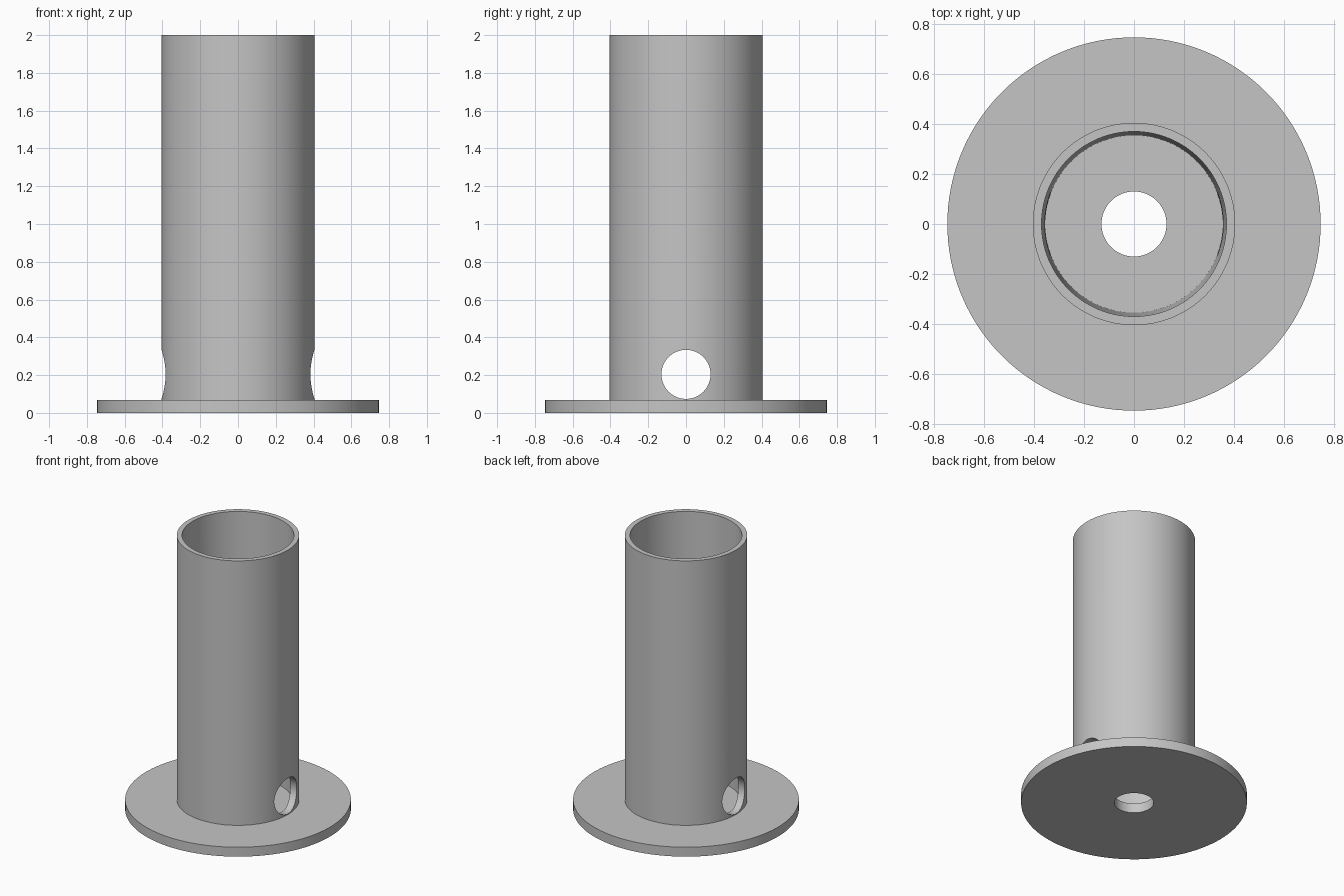
import bpy, bmesh, math
from mathutils import Matrix, Vector

cube = bpy.data.objects.get("Cube")
if cube:
    bpy.data.objects.remove(cube, do_unlink=True)

SEGMENTS = 128
HOLE_R = 0.13
FLANGE_R, FLANGE_TOP = 0.747, 0.069
TUBE_R, HEIGHT = 0.405, 2.0
BORE_TOP, BORE_BOTTOM = 0.37, 0.355

grey = bpy.data.materials.new("plain grey")
grey.use_nodes = True
colour = (0.56, 0.56, 0.56, 1)
grey.diffuse_color = colour
grey.node_tree.nodes["Principled BSDF"].inputs["Base Color"].default_value = colour


def make_object(name, bm):
    bmesh.ops.recalc_face_normals(bm, faces=bm.faces)
    mesh = bpy.data.meshes.new(name)
    bm.to_mesh(mesh)
    bm.free()
    mesh.materials.append(grey)
    obj = bpy.data.objects.new(name, mesh)
    bpy.context.collection.objects.link(obj)
    return obj


def lathe(name, profile):
    """Revolve a closed (radius, height) profile about the z axis."""
    bm = bmesh.new()
    verts = [bm.verts.new((r, 0, z)) for r, z in profile]
    edges = [bm.edges.new((a, b)) for a, b in zip(verts, verts[1:] + verts[:1])]
    bmesh.ops.spin(bm, geom=verts + edges, cent=(0, 0, 0), axis=Vector((0, 0, 1)),
                   angle=math.tau, steps=SEGMENTS, use_merge=True)
    bmesh.ops.remove_doubles(bm, verts=bm.verts, dist=1e-5)
    return make_object(name, bm)


# Flange with a drain hole, and the tube with its slightly tapered bore
body = lathe("flanged_tube", [
    (HOLE_R, 0), (FLANGE_R, 0), (FLANGE_R, FLANGE_TOP), (TUBE_R, FLANGE_TOP),
    (TUBE_R, HEIGHT), (BORE_TOP, HEIGHT), (BORE_BOTTOM, FLANGE_TOP), (HOLE_R, FLANGE_TOP)])

# Cross hole drilled from side to side, just above the flange
bm = bmesh.new()
bmesh.ops.create_cone(bm, cap_ends=True, segments=64, radius1=HOLE_R, radius2=HOLE_R, depth=2,
                      matrix=Matrix.Translation((0, 0, 0.204)) @ Matrix.Rotation(math.pi / 2, 4, 'Y'))
cutter = make_object("cross_hole_cutter", bm)
cut = body.modifiers.new("cross_hole", 'BOOLEAN')
cut.operation = 'DIFFERENCE'
cut.solver = 'EXACT'
cut.object = cutter

bpy.ops.object.select_all(action='DESELECT')
body.select_set(True)
bpy.context.view_layer.objects.active = body
bpy.ops.object.modifier_apply(modifier=cut.name)
bpy.data.objects.remove(cutter, do_unlink=True)
bpy.ops.object.shade_smooth_by_angle(angle=math.radians(30))
